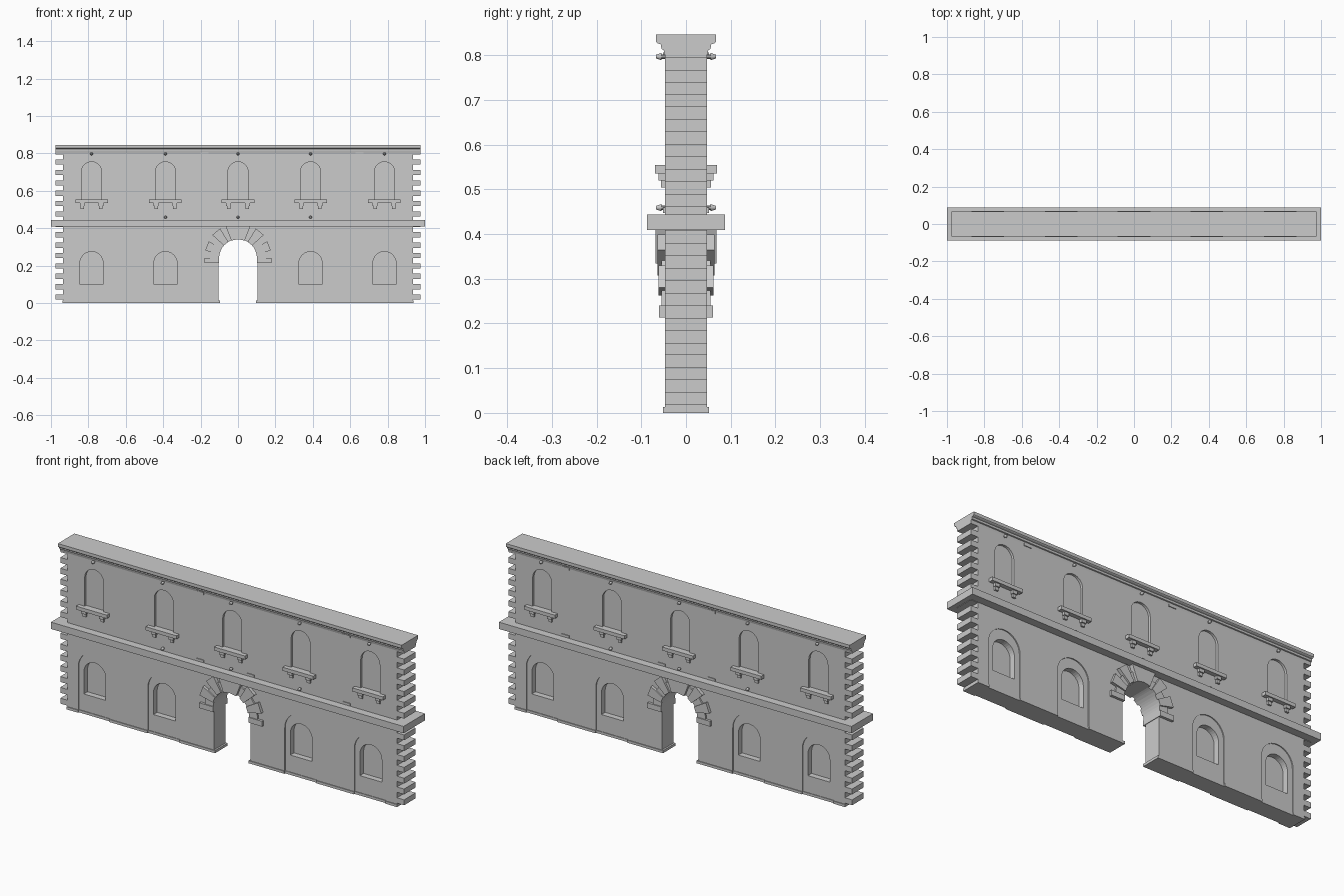
import bpy, bmesh
from math import sin, cos, pi, radians
from mathutils import Matrix

if "Cube" in bpy.data.objects:
    bpy.data.objects.remove(bpy.data.objects["Cube"])

WIN = (-0.783, -0.388, 0.0, 0.388, 0.783)
LOW = [x for x in WIN if x]
T = 0.047  # half wall thickness


def prism(bm, pts, y0, y1):
    """Extrude an x-z outline from y0 to y1."""
    a = [bm.verts.new((x, y0, z)) for x, z in pts]
    b = [bm.verts.new((x, y1, z)) for x, z in pts]
    n = len(pts)
    bm.faces.new(a)
    bm.faces.new(b[::-1])
    for i in range(n):
        bm.faces.new((a[i], b[i], b[(i + 1) % n], a[(i + 1) % n]))


def box(bm, x0, x1, y0, y1, z0, z1):
    prism(bm, [(x0, z0), (x1, z0), (x1, z1), (x0, z1)], y0, y1)


def arch(x, r, z0, ztop, n=16):
    """Round-headed outline."""
    zs = ztop - r
    return [(x - r, z0), (x + r, z0)] + [
        (x + r * cos(pi * i / n), zs + r * sin(pi * i / n)) for i in range(n + 1)]


def make(name, bm, mirror=(False, False)):
    bmesh.ops.recalc_face_normals(bm, faces=bm.faces)
    me = bpy.data.meshes.new(name)
    bm.to_mesh(me)
    bm.free()
    ob = bpy.data.objects.new(name, me)
    bpy.context.collection.objects.link(ob)
    if any(mirror):
        m = ob.modifiers.new("mirror", 'MIRROR')
        m.use_axis = (mirror[0], mirror[1], False)
        m.use_mirror_merge = False
    return ob


# wall with gate, shallow window panels and niches cut in on both faces
bm = bmesh.new()
box(bm, -0.935, 0.935, -T, T, 0, 0.84)
wall = make("wall", bm)

gate = bmesh.new()
prism(gate, arch(0, 0.104, -0.05, 0.344, 24), -0.2, 0.2)
panels, niches = bmesh.new(), bmesh.new()
for s in (-1, 1):
    for x in LOW:
        prism(panels, arch(x, 0.09, -0.05, 0.325), s * 0.042, s * 0.1)
        prism(niches, arch(x, 0.062, 0.1, 0.275), s * 0.012, s * 0.1)
    for x in WIN:
        prism(niches, arch(x, 0.054, 0.545, 0.755), s * 0.035, s * 0.1)
cutters = [make("gate_cutter", gate), make("panel_cutter", panels), make("niche_cutter", niches)]
for c in cutters:
    c.hide_render = True
    m = wall.modifiers.new(c.name, 'BOOLEAN')
    m.operation, m.solver, m.object = 'DIFFERENCE', 'EXACT', c
dg = bpy.context.evaluated_depsgraph_get()
me = bpy.data.meshes.new_from_object(wall.evaluated_get(dg))
wall.modifiers.clear()
wall.data = me
for c in cutters:
    bpy.data.objects.remove(c)

# corner stones, toothed at both ends
bm = bmesh.new()
for k in range(15):
    z = 0.018 + 0.0555 * k
    box(bm, 0.925, 0.975, -T, T, z, z + 0.0277)
make("corner_stones", bm, (True, False))

# plinth follows the recessed panels
bm = bmesh.new()
for x0, x1, y in ((0.095, 0.298, 0.051), (0.298, 0.478, 0.045), (0.478, 0.693, 0.051),
                  (0.693, 0.873, 0.045), (0.873, 0.937, 0.051)):
    box(bm, x0, x1, -y, y, 0, 0.013)
make("plinth", bm, (True, False))

# band between the storeys
bm = bmesh.new()
box(bm, -1, 1, -0.087, 0.087, 0.409, 0.444)
make("middle_band", bm)

# cornice: profile swept along x
half = [(0.047, 0.80), (0.050, 0.812), (0.055, 0.814), (0.056, 0.824),
        (0.064, 0.827), (0.067, 0.830), (0.067, 0.846)]
bm = bmesh.new()
prism(bm, half + [(-y, z) for y, z in half[::-1]], -0.975, 0.975)
bmesh.ops.rotate(bm, verts=bm.verts, matrix=Matrix.Rotation(pi / 2, 3, 'Z'))
make("cornice", bm)

# arch stones, alternating long and short
bm = bmesh.new()
C = 0.24
for a0, a1, r, d in ((0, 13, 0.150, 0.055), (13, 30, 0.180, 0.062), (30, 42, 0.150, 0.055),
                     (42, 59, 0.185, 0.064), (59, 69, 0.150, 0.055)):
    a0, a1 = radians(a0), radians(a1)
    am = (a0 + a1) / 2
    q = [(0.101, a0), (r, a0), (r, a1), (0.101, a1), (0.101, am)]
    prism(bm, [(p * cos(a), C + p * sin(a)) for p, a in q], -d, d)
box(bm, 0.101, 0.178, -0.060, 0.060, 0.213, C)
make("arch_stones", bm, (True, False))

bm = bmesh.new()
prism(bm, [(-0.036, 0.334), (0, 0.341), (0.036, 0.334), (0.065, 0.409), (-0.065, 0.409)],
      -0.068, 0.068)
make("keystone", bm)

# upper window sills on paired brackets
bm = bmesh.new()
for x in WIN:
    box(bm, x - 0.087, x + 0.087, -0.069, -0.034, 0.536, 0.554)
    for o in (-0.05, 0.05):
        box(bm, x + o - 0.013, x + o + 0.013, -0.062, -0.04, 0.520, 0.537)
        box(bm, x + o - 0.009, x + o + 0.009, -0.056, -0.04, 0.504, 0.521)
make("window_sills", bm, (False, True))

# small tapered pegs
bm = bmesh.new()
for x, z in [(x, 0.797) for x in WIN] + [(x, 0.459) for x in (-0.388, 0, 0.388)]:
    for r1, r2, y, l in ((0.005, 0.005, -0.054, 0.02), (0.008, 0.004, -0.061, 0.012)):
        mat = Matrix.Translation((x, y, z)) @ Matrix.Rotation(pi / 2, 4, 'X')
        bmesh.ops.create_cone(bm, cap_ends=True, segments=10, radius1=r1, radius2=r2,
                              depth=l, matrix=mat)
make("pegs", bm, (False, True))

# small iron plates
bm = bmesh.new()
for x, z in ((-0.18, 0.80), (0.65, 0.80), (-0.18, 0.453), (0.105, 0.453), (0.65, 0.453)):
    box(bm, x - 0.021, x + 0.021, -0.051, -0.04, z - 0.006, z + 0.006)
make("wall_plates", bm, (False, True))
